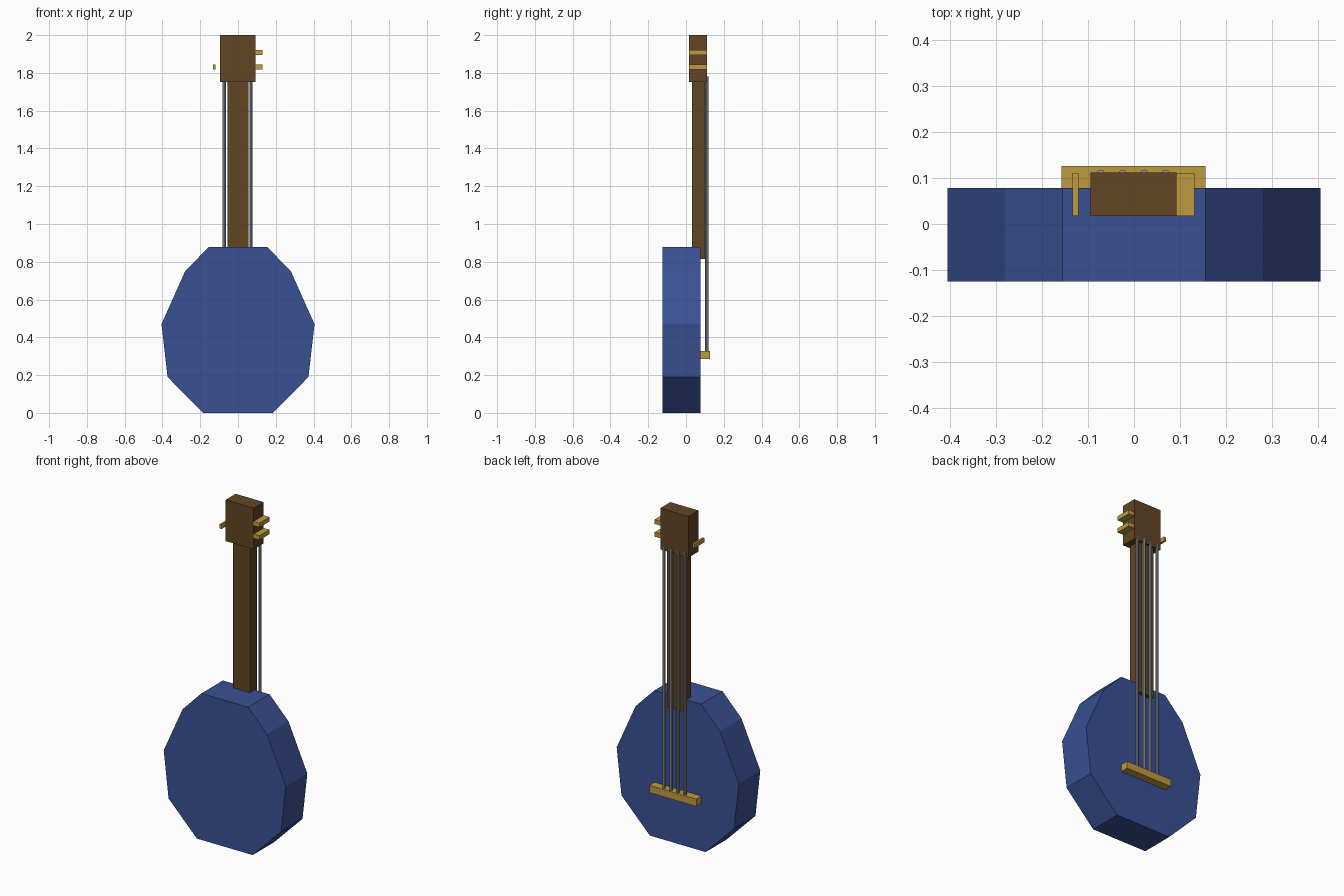
import bpy
import bmesh

cube = bpy.data.objects.get("Cube")
if cube:
    bpy.data.objects.remove(cube, do_unlink=True)


def make_material(name, rgb):
    """Flat material from 0-255 display values."""
    linear = [((c / 255 + 0.055) / 1.055) ** 2.4 for c in rgb] + [1.0]
    mat = bpy.data.materials.new(name)
    mat.use_nodes = True
    mat.diffuse_color = linear
    mat.node_tree.nodes["Principled BSDF"].inputs["Base Color"].default_value = linear
    return mat


blue = make_material("blue_paint", (57, 81, 148))
brown = make_material("brown_wood", (98, 69, 36))
gold = make_material("gold", (190, 155, 64))
steel = make_material("steel", (150, 152, 158))


def box(name, mat, x, y, z):
    """Box spanning the given (low, high) ranges."""
    spans = (x, y, z)
    bpy.ops.mesh.primitive_cube_add(size=1, location=[sum(s) / 2 for s in spans])
    obj = bpy.context.object
    obj.name = name
    obj.scale = [s[1] - s[0] for s in spans]
    bpy.ops.object.transform_apply(location=False, rotation=False, scale=True)
    obj.data.materials.append(mat)
    return obj


# Body: mirrored ten-sided outline extruded along y
half = [(0.185, 0), (0.373, 0.19), (0.405, 0.47), (0.28, 0.75), (0.155, 0.878)]
outline = half + [(-x, z) for x, z in reversed(half)]
bm = bmesh.new()
front = bm.faces.new([bm.verts.new((x, -0.125, z)) for x, z in outline])
extruded = bmesh.ops.extrude_face_region(bm, geom=[front], use_keep_orig=True)
verts = [v for v in extruded["geom"] if isinstance(v, bmesh.types.BMVert)]
bmesh.ops.translate(bm, verts=verts, vec=(0, 0.203, 0))
bmesh.ops.recalc_face_normals(bm, faces=bm.faces)
mesh = bpy.data.meshes.new("body")
bm.to_mesh(mesh)
bm.free()
mesh.materials.append(blue)
bpy.context.collection.objects.link(bpy.data.objects.new("body", mesh))

# Neck and headstock
box("neck", brown, (-0.055, 0.055), (0.033, 0.1), (0.815, 1.76))
box("headstock", brown, (-0.094, 0.092), (0.017, 0.112), (1.753, 2.0))

# Bridge
box("bridge", gold, (-0.157, 0.155), (0.078, 0.126), (0.284, 0.328))

# Tuning pegs: two on the left, one short one on the right
pegs = [("left_upper_peg", (0.085, 0.131), 1.908),
        ("left_lower_peg", (0.085, 0.131), 1.832),
        ("right_peg", (-0.133, -0.12), 1.832)]
for name, x, z in pegs:
    box(name, gold, x, (0.017, 0.111), (z - 0.013, z + 0.013))

# Strings
for i in range(4):
    bpy.ops.mesh.primitive_cylinder_add(
        vertices=8, radius=0.009, depth=1.47,
        location=(-0.072 + 0.047 * i, 0.109, 1.045))
    string = bpy.context.object
    string.name = f"string_{i + 1}"
    string.data.materials.append(steel)
